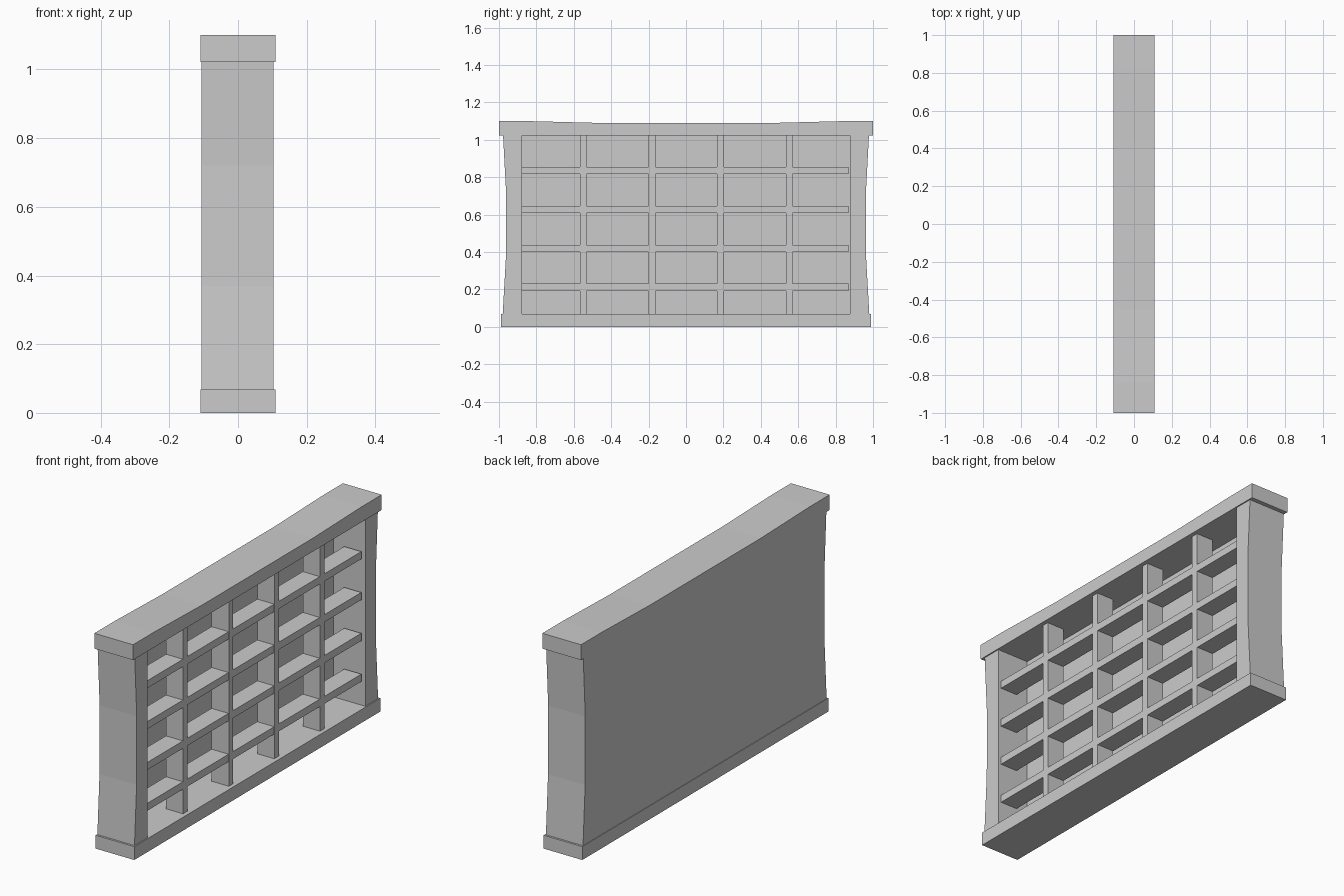
import bpy
import bmesh

cube = bpy.data.objects.get("Cube")
if cube:
    bpy.data.objects.remove(cube, do_unlink=True)

grey = bpy.data.materials.new("plain_grey")
grey.use_nodes = True
COLOUR = (0.6, 0.6, 0.6, 1)
grey.diffuse_color = COLOUR
grey.node_tree.nodes["Principled BSDF"].inputs["Base Color"].default_value = COLOUR


def extrude_profile(name, outline, x0, x1):
    """Solid made from a (y, z) outline swept along x."""
    bm = bmesh.new()
    face = bm.faces.new([bm.verts.new((x0, y, z)) for y, z in outline])
    swept = bmesh.ops.extrude_face_region(bm, geom=[face])
    verts = [v for v in swept["geom"] if isinstance(v, bmesh.types.BMVert)]
    bmesh.ops.translate(bm, verts=verts, vec=(x1 - x0, 0, 0))
    bmesh.ops.recalc_face_normals(bm, faces=bm.faces)
    mesh = bpy.data.meshes.new(name)
    bm.to_mesh(mesh)
    bm.free()
    mesh.materials.append(grey)
    obj = bpy.data.objects.new(name, mesh)
    bpy.context.collection.objects.link(obj)
    return obj


def box(name, x0, x1, y0, y1, z0, z1):
    return extrude_profile(name, [(y0, z0), (y1, z0), (y1, z1), (y0, z1)], x0, x1)


DEPTH = 0.109
BASE_TOP, LID_BOTTOM = 0.068, 1.022
BACK, FRONT = -0.106, 0.103
INNER = 0.877

# Base plinth
box("base", -DEPTH, DEPTH, -0.99, 0.99, 0, BASE_TOP)

# Top board, sagging slightly in the middle
sag = [(1, 1.1), (0.84, 1.1), (0.45, 1.09)]
top_edge = sag + [(-y, z) for y, z in reversed(sag)]
extrude_profile("top_board", top_edge + [(-1, LID_BOTTOM), (1, LID_BOTTOM)], -DEPTH, DEPTH)

# Side panels with a gently hollowed outer face
bow = [(0.98, BASE_TOP), (0.963, 0.37), (0.962, 0.72), (0.978, LID_BOTTOM)]
for name, side in (("side_panel_front", -1), ("side_panel_rear", 1)):
    outline = bow + [(INNER, LID_BOTTOM), (INNER, BASE_TOP)]
    extrude_profile(name, [(side * y, z) for y, z in outline], BACK, FRONT)

# Back panel
box("back_panel", BACK, -0.075, -INNER, INNER, BASE_TOP, LID_BOTTOM)

# Shelves, stopping just short of one side
for i in range(4):
    z = 0.212 + i * 0.208
    box(f"shelf_{i + 1}", -0.009, 0.087, -INNER, 0.868, z - 0.019, z + 0.019)

# Upright dividers
for i in range(4):
    y = -0.549 + i * 0.367
    box(f"divider_{i + 1}", -0.008, 0.088, y - 0.018, y + 0.018, BASE_TOP, LID_BOTTOM)
